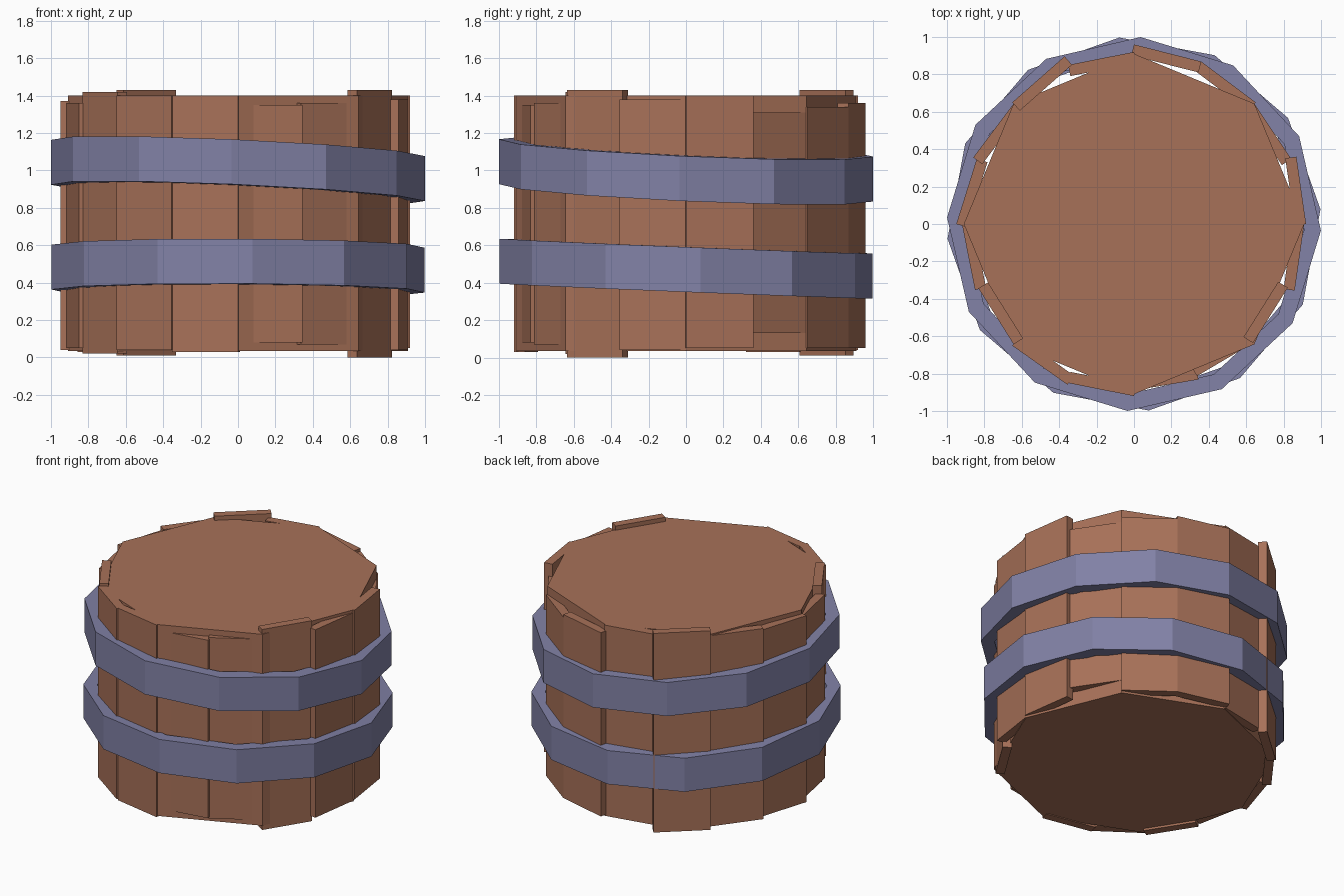
import bpy
import bmesh
from math import radians
from mathutils import Matrix, Vector

if "Cube" in bpy.data.objects:
    bpy.data.objects.remove(bpy.data.objects["Cube"], do_unlink=True)


def make_material(name, colour):
    mat = bpy.data.materials.new(name)
    mat.use_nodes = True
    mat.diffuse_color = colour
    mat.node_tree.nodes["Principled BSDF"].inputs["Base Color"].default_value = colour
    return mat


def finish(name, bm, mat):
    bmesh.ops.recalc_face_normals(bm, faces=bm.faces)
    mesh = bpy.data.meshes.new(name)
    bm.to_mesh(mesh)
    bm.free()
    mesh.materials.append(mat)
    obj = bpy.data.objects.new(name, mesh)
    bpy.context.collection.objects.link(obj)
    return obj


def polar(radius, degrees, z=0):
    return Matrix.Rotation(radians(degrees), 3, "Z") @ Vector((radius, 0, 0)) + Vector((0, 0, z))


def prism(name, outline, bottom, top, mat):
    bm = bmesh.new()
    face = bm.faces.new([bm.verts.new((p.x, p.y, bottom)) for p in outline])
    result = bmesh.ops.extrude_face_region(bm, geom=[face])
    raised = [v for v in result["geom"] if isinstance(v, bmesh.types.BMVert)]
    bmesh.ops.translate(bm, verts=raised, vec=(0, 0, top - bottom))
    # The extrusion consumes the base face, so close the underside if it is open
    open_edges = [e for e in bm.edges if e.is_boundary]
    if open_edges:
        bmesh.ops.holes_fill(bm, edges=open_edges)
    return finish(name, bm, mat)


def band(name, turn, height, slope_x, slope_y, mat):
    # Tilted hollow ring with a rectangular section
    bm = bmesh.new()
    half, sides = 0.12, 12
    section = [(1.0, -half), (1.0, half), (0.91, half), (0.91, -half)]
    rings = []
    for i in range(sides):
        ring = []
        for radius, dz in section:
            p = polar(radius, turn + i * 360 / sides)
            p.z = height + dz + slope_x * p.x + slope_y * p.y
            ring.append(bm.verts.new(p))
        rings.append(ring)
    for i in range(sides):
        a, b = rings[i - 1], rings[i]
        for j in range(len(section)):
            bm.faces.new((a[j - 1], b[j - 1], b[j], a[j]))
    return finish(name, bm, mat)


wood = make_material("brown wood", (0.39, 0.165, 0.098, 1))
metal = make_material("blue grey metal", (0.22, 0.22, 0.38, 1))

# Solid octagonal core that closes both ends
prism("core", [polar(0.91, 45 * i) for i in range(8)], 0.035, 1.4, wood)

# Uneven staves: outer radius at each edge, bottom and top height
staves = [
    (.92, .94, .05, 1.4), (.91, .91, .13, 1.31), (.92, .94, .05, 1.34), (.94, .96, .05, 1.36),
    (.92, .92, .04, 1.4), (.97, .92, .01, 1.43), (.91, .93, .03, 1.39), (.91, .95, .04, 1.37),
    (.92, .92, .05, 1.36), (.9, .91, .02, 1.42), (.92, .93, .04, 1.4), (.92, .92, .03, 1.4),
    (.89, .9, .08, 1.35), (.88, .9, .07, 1.36), (.9, .89, 0, 1.43), (.93, .91, .04, 1.38),
]
step = 360 / len(staves)
for i, (start, end, bottom, top) in enumerate(staves):
    a, b = polar(start, i * step), polar(end, (i + 1) * step)
    along = (b - a).normalized()
    inward = Vector((-along.y, along.x, 0)) * 0.06
    prism("stave_%d" % (i + 1), [a, b, b + inward, a + inward], bottom, top, wood)

# Two crooked hoops
band("upper_hoop", -2, 1.0, -0.045, -0.045, metal)
band("lower_hoop", 4.5, 0.475, -0.005, -0.04, metal)
